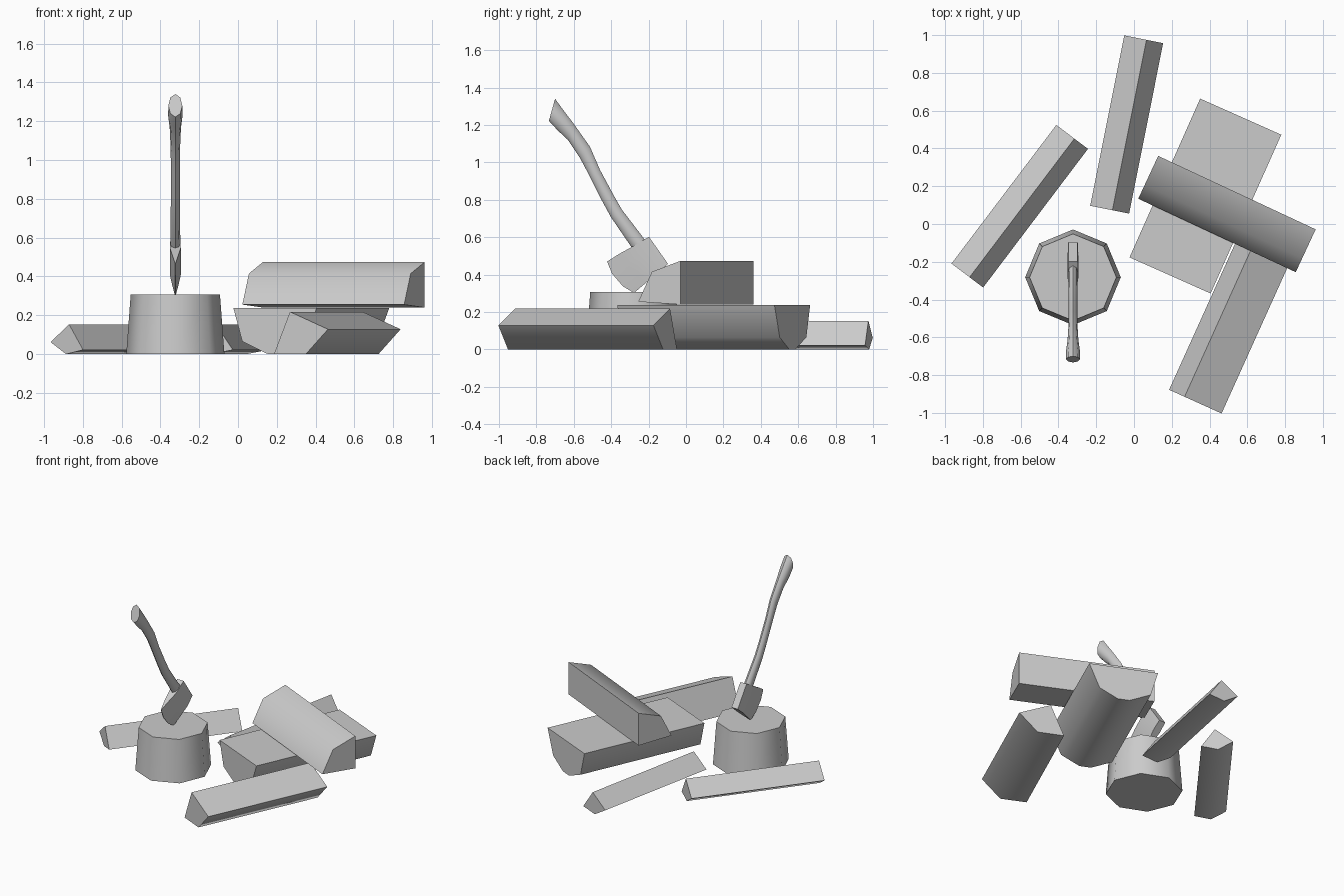
import bpy
import bmesh
from math import radians, cos, sin, pi
from mathutils import Vector, Matrix

cube = bpy.data.objects.get("Cube")
if cube:
    bpy.data.objects.remove(cube)

grey = bpy.data.materials.new("plain_grey")
grey.use_nodes = True
grey.diffuse_color = (0.6, 0.6, 0.6, 1)
grey.node_tree.nodes["Principled BSDF"].inputs["Base Color"].default_value = (0.6, 0.6, 0.6, 1)


def loft(name, rings, angle=55):
    """Skin a list of equal closed rings, cap both ends, smooth below the angle."""
    bm = bmesh.new()
    loops = [[bm.verts.new(p) for p in ring] for ring in rings]
    for a, b in zip(loops, loops[1:]):
        for i in range(len(a)):
            j = (i + 1) % len(a)
            bm.faces.new((a[i], a[j], b[j], b[i]))
    bm.faces.new(loops[0])
    bm.faces.new(loops[-1])
    bmesh.ops.recalc_face_normals(bm, faces=bm.faces)
    mesh = bpy.data.meshes.new(name)
    bm.to_mesh(mesh)
    bm.free()
    mesh.materials.append(grey)
    obj = bpy.data.objects.new(name, mesh)
    bpy.context.collection.objects.link(obj)
    bpy.ops.object.select_all(action="DESELECT")
    obj.select_set(True)
    bpy.context.view_layer.objects.active = obj
    bpy.ops.object.shade_smooth_by_angle(angle=radians(angle))
    return obj


def log(name, profile, x, y, heading, length=0.92):
    """Split log: a cross-section of (right, up) points run along a heading."""
    place = Matrix.Translation((x, y, 0)) @ Matrix.Rotation(radians(heading - 90), 4, "Z")
    loft(name, [[place @ Vector((s, t, z)) for s, z in profile]
                for t in (-length / 2, length / 2)])


# Chopping block
BX, BY = -0.323, -0.282
loft("chopping_block", [[(BX + r * cos(i * pi / 4), BY + r * sin(i * pi / 4), z)
                         for i in range(8)] for r, z in ((0.253, 0), (0.23, 0.308))])

# Split logs lying on the ground
kindling = [(-0.12, 0.062), (0, 0.153), (0.09, 0.022), (-0.02, 0)]
log("left_kindling", kindling, -0.593, 0.085, 52.9)
log("back_kindling", kindling, -0.024, 0.524, 78.7)
half = [(-0.235, 0.238), (-0.185, 0.065), (-0.04, 0), (0.04, 0), (0.165, 0.065), (0.235, 0.238)]
log("half_log", half, 0.378, 0.148, 66)
wedge = [(-0.09, 0), (0, 0.218), (0.215, 0.128), (0.09, 0)]
log("front_wedge_log", wedge, 0.455, -0.50, 65.7, 0.91)

# Log resting across the half log
crossing = [(0, 0.24), (0, 0.474), (0.17, 0.415), (0.25, 0.255)]
log("crossing_log", crossing, 0.545, 0.166, -25)

# Axe handle: upper edge, lower edge (y, z) and half width of each ring
handle = [
    ((-0.70, 1.34), (-0.733, 1.222), 0.036),
    ((-0.66, 1.285), (-0.685, 1.17), 0.037),
    ((-0.604, 1.211), (-0.631, 1.12), 0.029),
    ((-0.513, 1.083), (-0.567, 1.024), 0.024),
    ((-0.46, 0.96), (-0.517, 0.93), 0.023),
    ((-0.39, 0.83), (-0.452, 0.80), 0.023),
    ((-0.342, 0.746), (-0.40, 0.705), 0.024),
    ((-0.215, 0.58), (-0.289, 0.543), 0.026),
    ((-0.11, 0.45), (-0.165, 0.415), 0.024),
]
rings = []
for top, low, w in handle:
    a, b = Vector((BX, *top)), Vector((BX, *low))
    mid, half_span = (a + b) / 2, (a - b) / 2
    rings.append([mid + half_span * cos(k * pi / 4) + Vector((w * sin(k * pi / 4), 0, 0))
                  for k in range(8)])
loft("axe_handle", rings, 50)

# Axe head: sections from poll to cutting edge, upper and lower corner and half width
head = [
    ((-0.198, 0.602), (-0.096, 0.457), 0.025, 0),
    ((-0.289, 0.548), (-0.155, 0.407), 0.028, 0),
    ((-0.355, 0.512), (-0.215, 0.355), 0.016, 0.005),
    ((-0.422, 0.470), (-0.278, 0.302), 0.002, 0.022),
]
rings = []
for top, low, w, bulge in head:
    a, b = Vector((0, *top)), Vector((0, *low))
    out = Vector((0, -0.74, -0.67)) * bulge
    side = [a, a.lerp(b, 0.3) + out, a.lerp(b, 0.7) + out, b]
    rings.append([p + Vector((BX + w, 0, 0)) for p in side]
                 + [p + Vector((BX - w, 0, 0)) for p in reversed(side)])
loft("axe_head", rings, 30)
